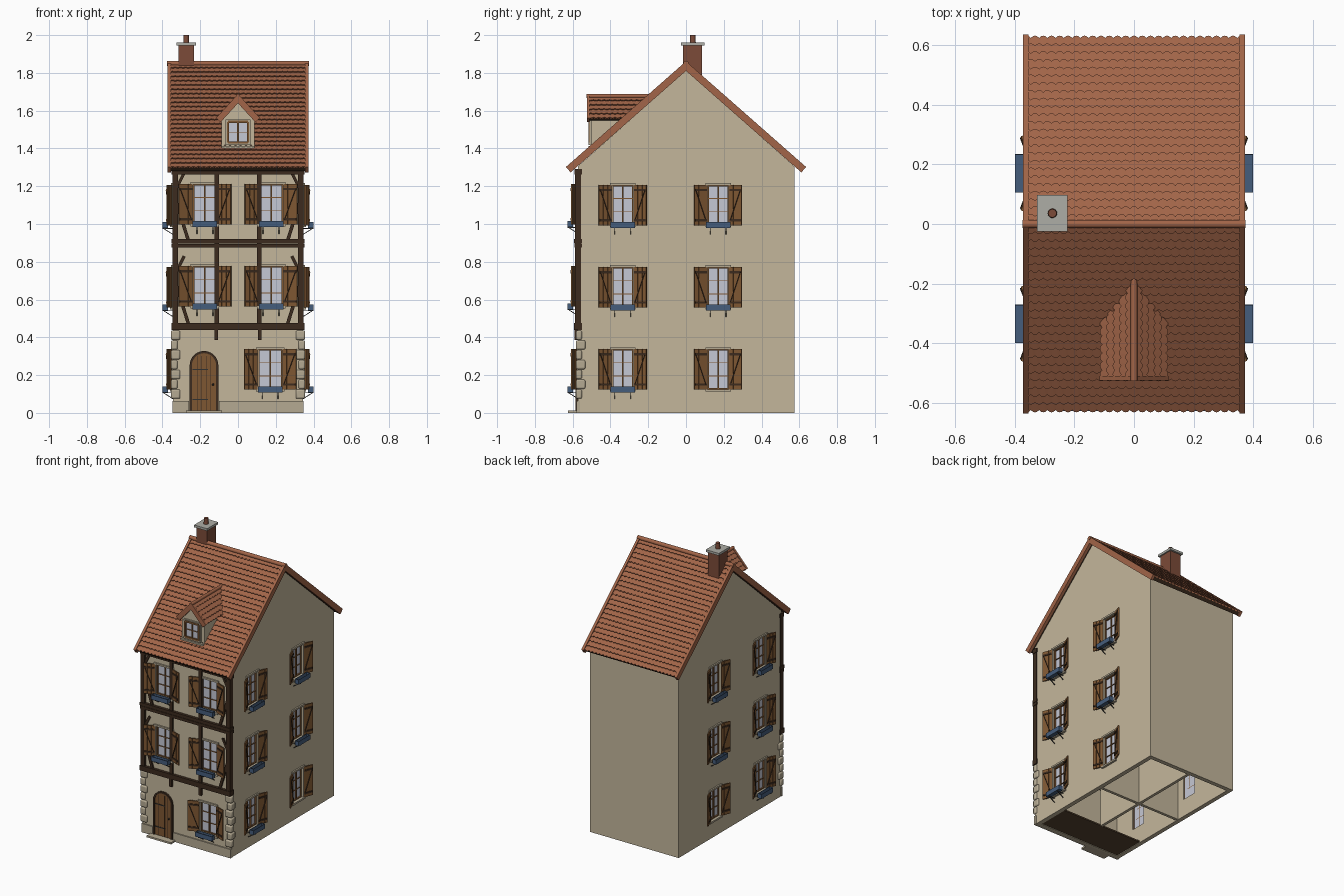
import bpy, bmesh
from math import sin, cos, pi, atan2, radians
from mathutils import Matrix, Vector

if "Cube" in bpy.data.objects:
    bpy.data.objects.remove(bpy.data.objects["Cube"])

COL = dict(plaster=(.55, .47, .33), stone=(.46, .40, .29), tile=(.36, .13, .065), brick=(.20, .07, .04),
           timber=(.045, .024, .013), wood=(.21, .095, .032), blue=(.06, .11, .20), glass=(.56, .58, .66),
           iron=(.03, .03, .03), cap=(.42, .42, .38), floor=(.09, .055, .03))
mats = {}
for k, c in COL.items():
    mats[k] = bpy.data.materials.new(k)
    mats[k].diffuse_color = (*c, 1)
parts = {}
I = Matrix()
T = Matrix.Translation


def part(name, mat):
    return parts.setdefault(name, (bmesh.new(), mat))[0]


def box(bm, x0, x1, y0, y1, z0, z1, m=I):
    c = T(((x0 + x1) / 2, (y0 + y1) / 2, (z0 + z1) / 2))
    bmesh.ops.create_cube(bm, size=1, matrix=m @ c @ Matrix.Diagonal((x1 - x0, y1 - y0, z1 - z0, 1)))


def rod(bm, a, b, w, d, m=I):
    # rectangular bar from a to b; d is its thickness along local y
    a, b = Vector(a), Vector(b)
    v = b - a
    q = v.to_track_quat('Z', 'Y').to_matrix().to_4x4()
    bmesh.ops.create_cube(bm, size=1, matrix=m @ T((a + b) / 2) @ q @ Matrix.Diagonal((w, d, v.length, 1)))


def cyl(bm, r1, r2, h, m, n=16):
    bmesh.ops.create_cone(bm, cap_ends=True, segments=n, radius1=r1, radius2=r2, depth=h, matrix=m)


def prism(bm, pts, a, b, axis='y', m=I):
    # polygon (u, z) extruded along the given axis from a to b
    f = (lambda u, z, t: (u, t, z)) if axis == 'y' else (lambda u, z, t: (t, u, z))
    lo = [bm.verts.new(m @ Vector(f(u, z, a))) for u, z in pts]
    hi = [bm.verts.new(m @ Vector(f(u, z, b))) for u, z in pts]
    fs = [bm.faces.new(lo), bm.faces.new(hi)]
    for i in range(len(pts)):
        j = (i + 1) % len(pts)
        fs.append(bm.faces.new((lo[i], lo[j], hi[j], hi[i])))
    bmesh.ops.recalc_face_normals(bm, faces=fs)


def tiles(bm, width, length, rows, cols, m, h=.008, n=4):
    # overlapping courses of round-ended tiles; local y runs down the slope
    d = length / rows
    for i in range(rows):
        off = .5 * (i % 2)
        prev = None
        for k in range(cols * n + 1):
            t = (k / n + off) % 1
            e = (2 * t - 1) ** 2
            x = (k / (cols * n) - .5) * width
            v = (i + 1) * d + .003 - .008 * e
            hh = h - .0025 * e
            cur = [bm.verts.new(m @ Vector(p)) for p in ((x, i * d, 0), (x, v, hh), (x, v, -.002))]
            if prev:
                bm.faces.new((prev[0], cur[0], cur[1], prev[1]))
                bm.faces.new((prev[1], cur[1], cur[2], prev[2]))
            prev = cur


def slope(a, turn, origin):
    # frame whose y axis points down a slope of angle a
    return T(origin) @ Matrix.Rotation(turn, 4, 'Z') @ Matrix.Rotation(-a, 4, 'X')


H = .23
FRONT = [(.17, H, 1), (-.175, .67, 1), (.175, .67, 1), (-.175, 1.105, 1), (.175, 1.105, 1)]
SIDE = [(y, z, not (y > 0 and z < .3)) for y in (-.335, .17) for z in (.23, .665, 1.10)]
cut = bmesh.new()


def window(m, w, h, cols, rows, gy):
    g, s, c = part('window_glass', 'glass'), part('window_sashes', 'wood'), part('window_casings', 'stone')
    x, z = w / 2, h / 2
    box(g, -x, x, gy, gy + .004, -z, z, m)
    for sx in (-1, 1):
        box(s, sx * x - .006, sx * x + .006, gy - .01, gy + .006, -z, z, m)
        box(c, sx * (x + .007) - .006, sx * (x + .007) + .006, -.008, .01, -z, z, m)
        box(s, -x, x, gy - .01, gy + .006, sx * z - .006, sx * z + .006, m)
    for i in range(1, cols):
        u = -x + w * i / cols
        box(s, u - .004, u + .004, gy - .008, gy + .004, -z, z, m)
    for i in range(1, rows):
        u = -z + h * i / rows
        box(s, -x, x, gy - .006, gy + .004, u - .002, u + .002, m)
    box(c, -x - .013, x + .013, -.01, .01, z, z + .012, m)
    box(c, -x - .013, x + .013, -.014, .01, -z - .012, -z, m)


def full_window(m, w, has_box):
    h = .21
    box(cut, -w / 2, w / 2, -.05, .06, -h / 2, h / 2, m)
    window(m, w, h, 2, 3, .016)
    # planked shutters standing ajar, with battens and a brace
    s, b = part('shutters', 'wood'), part('shutter_battens', 'timber')
    L = .078 if w > .12 else .073
    for sx in (-1, 1):
        hm = m @ T((sx * (w / 2 + .004), -.004, 0)) @ Matrix.Rotation(-sx * radians(21), 4, 'Z')
        for i in range(3):
            u0, u1 = sx * (L * i / 3 + .001), sx * (L * (i + 1) / 3 - .001)
            box(s, min(u0, u1), max(u0, u1), -.005, .003, -.107, .107, hm)
        for z in (-.08, .08):
            box(b, min(0, sx * L) + .004, max(0, sx * L) - .004, -.009, -.004, z - .006, z + .006, hm)
        rod(b, (sx * .008, -.0065, -.08), (sx * (L - .008), -.0065, .08), .008, .004, hm)
    # planter trough on iron brackets
    if has_box:
        f, r = part('flower_boxes', 'blue'), part('flower_box_brackets', 'iron')
        z0, z1 = -.122, -.09
        box(f, -.065, .065, -.055, -.025, z0, z0 + .005, m)
        for y in (-.055, -.028):
            box(f, -.065, .065, y, y + .003, z0, z1, m)
        for x in (-.065, .062):
            box(f, x, x + .003, -.055, -.025, z0, z1, m)
        for x in (-.042, .042):
            rod(r, (x, 0, -.155), (x, -.052, z0), .004, .004, m)
            box(r, x - .002, x + .002, -.055, 0, z0 - .004, z0, m)


for x, z, b in FRONT:
    full_window(T((x, -.572, z)), .125, b)
for sx in (-1, 1):
    for y, z, b in SIDE:
        full_window(T((sx * .345, y, z)) @ Matrix.Rotation(sx * pi / 2, 4, 'Z'), .11, b)

# hollow gabled walls
A = atan2(.55, .625)
wall = part('walls', 'plaster')
prism(wall, [(-.572, 0), (.575, 0), (.575, 1.304), (0, 1.812), (-.572, 1.306)], -.345, .345, 'x')
inner = bmesh.new()
prism(inner, [(-.542, -.1), (.545, -.1), (.545, 1.28), (0, 1.765), (-.542, 1.28)], -.315, .315, 'x')

# interior floors and partitions
fl = part('interior_floors', 'floor')
for z in (.44, .88):
    box(fl, -.316, .316, -.543, .546, z - .01, z + .01)
box(fl, -.316, .316, -.543, -.32, .004, .014)
pt = part('interior_partitions', 'plaster')
box(pt, -.316, .316, .04, .06, .004, 1.28)
box(pt, -.01, .01, -.32, .546, .004, 1.28)

# timber framing on the upper front
tb = part('timber_frame', 'timber')
for z0, z1, d in ((.44, .475, .02), (.875, .895, .018), (.898, .92, .02), (1.262, 1.292, .018)):
    box(tb, -.352, .352, -.572 - d, -.55, z0, z1)
for s in (-1, 1):
    box(tb, s * .333 - .015, s * .333 + .015, -.588, -.555, .47, 1.27)
    box(tb, s * .113 - .012, s * .113 + .012, -.584, -.565, .47, 1.27)
    box(tb, s * .115 - .01, s * .115 + .01, -.59, -.565, .385, .44)
    for z in (.47, .91):
        rod(tb, (s * .325, -.574, z + .2), (s * .262, -.574, z), .018, .018)
        rod(tb, (s * .325, -.574, z + .28), (s * .285, -.574, z + .36), .014, .016)

# corner stones and plinth
q = part('corner_stones', 'stone')
for s in (-1, 1):
    for i in range(7):
        z = .075 + i * .052
        w, d = ((.05, .032), (.036, .05))[i % 2]
        x0, x1 = sorted((s * .356, s * (.356 - w)))
        box(q, x0, x1, -.583, -.583 + d, z, z + .049)
pl = part('plinth', 'stone')
box(pl, -.348, -.26, -.58, -.56, 0, .062)
box(pl, -.1, .348, -.58, -.56, 0, .062)
box(part('door_step', 'stone'), -.275, -.085, -.625, -.56, 0, .012)


# arched plank door
def arch(r, n=12):
    return [(-.18 - r, .01)] + [(-.18 - r * cos(pi * i / n), .252 + r * sin(pi * i / n))
                                for i in range(n + 1)] + [(-.18 + r, .01)]


prism(part('door', 'wood'), arch(.066), -.577, -.56)
o, n_ = arch(.076), arch(.064)
df = part('door_frame', 'timber')
for i in range(len(o) - 1):
    prism(df, [o[i], o[i + 1], n_[i + 1], n_[i]], -.584, -.56)
for u in (-.036, -.012, .012, .036):
    box(df, -.18 + u - .0012, -.18 + u + .0012, -.5785, -.57, .012, .30)
di = part('door_iron', 'iron')
for z in (.07, .23):
    box(di, -.242, -.16, -.58, -.57, z - .003, z + .003)
bmesh.ops.create_icosphere(di, subdivisions=2, radius=.006, matrix=T((-.132, -.582, .15)))

# main roof: boards, tile courses, verge trim, ridge
rb, rt, vg = part('roof_boards', 'timber'), part('roof_tiles', 'tile'), part('verge_trim', 'tile')
LEN = .832
for turn in (0, pi):
    m = slope(A, turn, (0, 0, 1.848))
    box(rb, -.358, .358, 0, LEN - .004, -.026, -.001, m)
    tiles(rt, .72, LEN, 24, 26, m)
    for s in (-1, 1):
        box(vg, s * .363 - .009, s * .363 + .009, 0, LEN + .006, -.028, .01, m)
cyl(part('ridge_cap', 'tile'), .014, .014, .75, T((0, 0, 1.85)) @ Matrix.Rotation(pi / 2, 4, 'Y'))

# dormer
dw = part('dormer_walls', 'plaster')
prism(dw, [(-.088, 1.392), (.088, 1.392), (.088, 1.56), (0, 1.655), (-.088, 1.56)], -.5, -.2)
window(T((0, -.502, 1.486)), .105, .11, 2, 2, -.004)
box(part('dormer_sill', 'stone'), -.088, .088, -.515, -.49, 1.395, 1.412)
D = atan2(.12, .11)
drb, drt, dv = part('dormer_roof_boards', 'timber'), part('dormer_roof_tiles', 'tile'), part('dormer_verge', 'tile')
for turn in (-pi / 2, pi / 2):
    m = slope(D, turn, (0, -.347, 1.675))
    box(drb, -.172, .172, 0, .155, -.018, -.001, m)
    tiles(drt, .344, .158, 5, 12, m)
    s = 1 if turn > 0 else -1
    a, b = ((-.178, -.164) if (m @ Vector((-.17, 0, 0))).y < -.347 else (.164, .178))
    box(dv, a, b, 0, .162, -.024, .009, m)
cyl(part('dormer_ridge', 'tile'), .011, .011, .35, T((0, -.352, 1.677)) @ Matrix.Rotation(pi / 2, 4, 'X'))

# chimney
box(part('chimney_stack', 'brick'), -.315, -.232, -.015, .085, 1.76, 1.946)
box(part('chimney_cap', 'cap'), -.325, -.223, -.026, .098, 1.944, 1.96)
cyl(part('chimney_pot', 'brick'), .016, .014, .045, T((-.274, .036, 1.9775)))


def finish(name, bm, mat):
    me = bpy.data.meshes.new(name)
    bm.to_mesh(me)
    bm.free()
    ob = bpy.data.objects.new(name, me)
    bpy.context.collection.objects.link(ob)
    if mat:
        me.materials.append(mats[mat])
    return ob


obs = {n: finish(n, bm, mat) for n, (bm, mat) in parts.items()}

# hollow the walls and cut the window openings
for n, bm in (('interior_cutter', inner), ('opening_cutter', cut)):
    c = finish(n, bm, None)
    c.hide_render = True
    md = obs['walls'].modifiers.new(n, 'BOOLEAN')
    md.object, md.operation, md.solver = c, 'DIFFERENCE', 'EXACT'
    bpy.context.view_layer.objects.active = obs['walls']
    bpy.ops.object.modifier_apply(modifier=n)
    bpy.data.objects.remove(c)

# worn stone edges and smooth round parts
bv = obs['corner_stones'].modifiers.new('bevel', 'BEVEL')
bv.width, bv.segments = .008, 2
for n in ('ridge_cap', 'dormer_ridge', 'chimney_pot', 'corner_stones', 'roof_tiles', 'dormer_roof_tiles'):
    bpy.ops.object.select_all(action='DESELECT')
    obs[n].select_set(True)
    bpy.context.view_layer.objects.active = obs[n]
    bpy.ops.object.shade_smooth_by_angle(angle=radians(35))

for m in bpy.data.materials:
    if m.users and not m.is_grease_pencil:
        m.use_nodes = True
        m.node_tree.nodes["Principled BSDF"].inputs["Base Color"].default_value = m.diffuse_color
